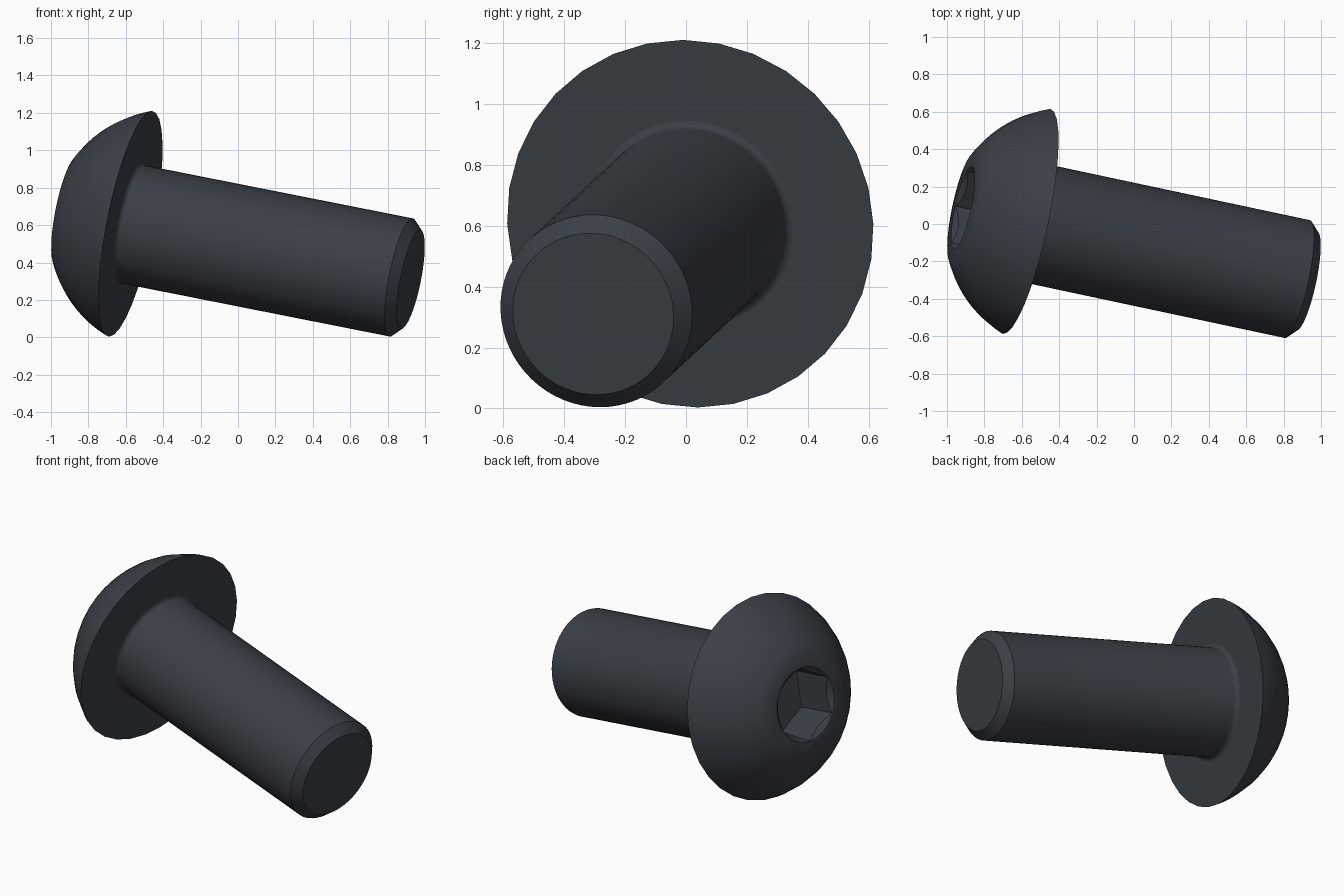
import bpy, bmesh
from math import sin, cos, pi, sqrt, asin
from mathutils import Matrix, Vector

old = bpy.data.objects.get("Cube")
if old:
    bpy.data.objects.remove(old, do_unlink=True)

# Sizes, measured along the bolt axis from the underside of the head
HEAD_R, HEAD_H, FLAT_R = 0.615, 0.354, 0.30
SHAFT_R, SHAFT_LEN, TIP_R, CHAMFER = 0.322, 1.56, 0.27, 0.052
FILLET = 0.026
HEX_R, HEX_DEPTH = 0.223, 0.27

# Tilted frame: local z points out of the head, local x is roughly up
out = Vector((-1, 0.213, 0.198)).normalized()
up = (Vector((0, 0, 1)) - out * out.z).normalized()
side = out.cross(up)
frame = Matrix((up, side, out)).transposed().to_4x4()
frame.translation = (-0.575, 0.014, 0.607)

steel = bpy.data.materials.new("dark steel")
steel.use_nodes = True
colour = (0.042, 0.051, 0.063, 1)
steel.diffuse_color = colour
steel.node_tree.nodes["Principled BSDF"].inputs["Base Color"].default_value = colour


def lathe(name, profile, sides):
    """Turn (radius, z) points around local z and cap both ends."""
    bm = bmesh.new()
    rings = []
    for r, z in profile:
        angles = [2 * pi * i / sides for i in range(sides)]
        rings.append([bm.verts.new((r * cos(a), r * sin(a), z)) for a in angles])
    for low, high in zip(rings, rings[1:]):
        for i in range(sides):
            j = (i + 1) % sides
            bm.faces.new((low[i], low[j], high[j], high[i]))
    bm.faces.new(rings[0])
    bm.faces.new(rings[-1])
    bmesh.ops.recalc_face_normals(bm, faces=bm.faces)
    mesh = bpy.data.meshes.new(name)
    bm.to_mesh(mesh)
    bm.free()
    mesh.materials.append(steel)
    obj = bpy.data.objects.new(name, mesh)
    bpy.context.collection.objects.link(obj)
    obj.matrix_world = frame
    return obj


def activate(obj):
    bpy.ops.object.select_all(action="DESELECT")
    obj.select_set(True)
    bpy.context.view_layer.objects.active = obj


# Domed head: a slice of a sphere centred on the axis
drop = (HEAD_R**2 - FLAT_R**2 - HEAD_H**2) / (2 * HEAD_H)
ball_r = sqrt(HEAD_R**2 + drop**2)
start, end = asin(drop / ball_r), asin((HEAD_H + drop) / ball_r)
steps = 10
arc = [start + (end - start) * i / steps for i in range(steps + 1)]
head = lathe("button_head", [(ball_r * cos(a), ball_r * sin(a) - drop) for a in arc], 32)

# Hexagonal drive socket with a conical lead-in
hexagon = lathe("socket_cutter", [(HEX_R, HEAD_H - HEX_DEPTH), (HEX_R, HEAD_H + 0.1)], 6)
lead_in = lathe("lead_in_cutter", [(0.025, HEAD_H - 0.18), (0.225, HEAD_H), (0.245, HEAD_H + 0.018)], 48)
bpy.context.view_layer.update()
activate(head)
for cutter in (hexagon, lead_in):
    cutter.hide_render = True
    cut = head.modifiers.new("cut", "BOOLEAN")
    cut.operation = "DIFFERENCE"
    cut.solver = "EXACT"
    cut.object = cutter
    bpy.ops.object.modifier_apply(modifier=cut.name)
    bpy.data.objects.remove(cutter, do_unlink=True)

# Shaft with a small fillet under the head and a chamfered tip
outer = SHAFT_R + FILLET
bend = [i * pi / 8 for i in range(5)]
profile = [(SHAFT_R, 0.03), (outer, 0.001)]
profile += [(outer - FILLET * sin(a), -FILLET * (1 - cos(a))) for a in bend[1:]]
profile += [(SHAFT_R, CHAMFER - SHAFT_LEN), (TIP_R, -SHAFT_LEN)]
shaft = lathe("shaft", profile, 64)

for part in (head, shaft):
    activate(part)
    bpy.ops.object.shade_smooth_by_angle(angle=pi / 6)
